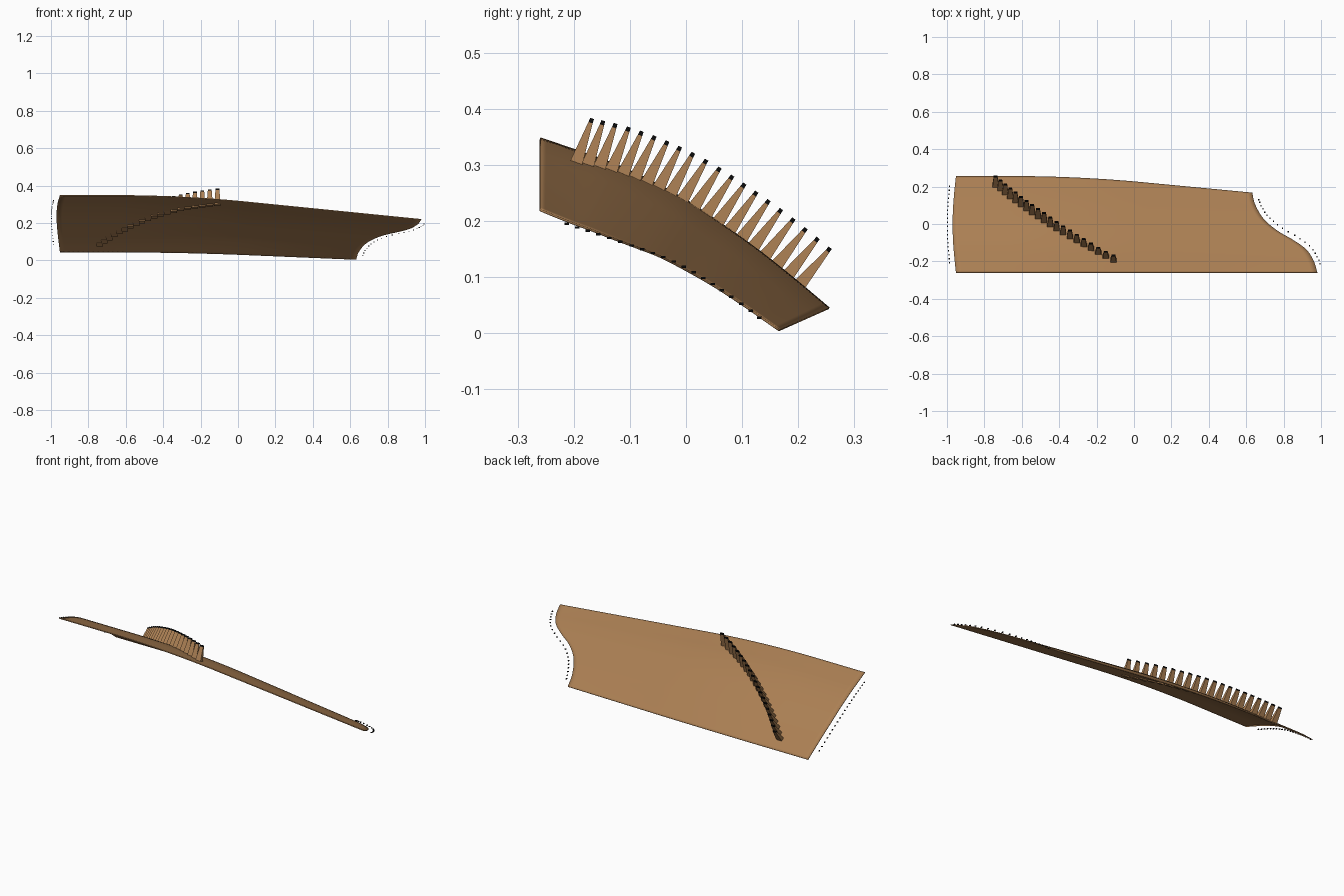
import bpy, bmesh, math
from mathutils import Vector, Matrix

if "Cube" in bpy.data.objects:
    bpy.data.objects.remove(bpy.data.objects["Cube"])


def material(name, rgb):
    m = bpy.data.materials.new(name)
    m.diffuse_color = (*rgb, 1)
    m.use_nodes = True
    m.node_tree.nodes["Principled BSDF"].inputs["Base Color"].default_value = m.diffuse_color
    return m


brown = material("warm brown", (0.41, 0.215, 0.088))
black = material("black", (0.003, 0.003, 0.003))


def curve(pts, t):
    """Smooth interpolation through (t, value) points."""
    n = len(pts)
    i = max(k for k in range(n - 1) if k == 0 or pts[k][0] <= t)

    def slope(k):
        a, b = pts[max(k - 1, 0)], pts[min(k + 1, n - 1)]
        return (b[1] - a[1]) / (b[0] - a[0])
    (t0, a), (t1, b) = pts[i], pts[i + 1]
    h = t1 - t0
    s = (t - t0) / h
    return ((2*s**3 - 3*s*s + 1) * a + (s**3 - 2*s*s + s) * h * slope(i)
            + (3*s*s - 2*s**3) * b + (s**3 - s*s) * h * slope(i + 1))


# cross-section height and wavy right end, from front (0) to back (1)
HEIGHT = [(0, .345), (.125, .323), (.25, .300), (.375, .271), (.5, .236),
          (.625, .193), (.75, .147), (.875, .096), (1, .042)]
RIGHT = [(0, .98), (.16, .96), (.31, .92), (.43, .85), (.52, .78),
         (.62, .72), (.72, .68), (.87, .645), (1, .632)]


def left_x(v):
    return -.952 - .018 * math.sin(math.pi * v)


def right_x(v):
    return curve(RIGHT, v)


def surf(x, v):
    """Point on the shell, which tightens towards the right."""
    t = max(x + .65, 0)
    d = .071 * t * t if t < .7 else .0348 + .1 * (t - .7)
    return Vector((x, -.26 + .515 * v - .95 * v * d,
                   curve(HEIGHT, v) - (1 - .58 * v ** 2.5) * d + .002))


def finish(name, bm, mats):
    me = bpy.data.meshes.new(name)
    bmesh.ops.recalc_face_normals(bm, faces=bm.faces)
    bm.to_mesh(me)
    bm.free()
    for m in mats:
        me.materials.append(m)
    ob = bpy.data.objects.new(name, me)
    bpy.context.collection.objects.link(ob)
    return ob


# curved shell
NU, NV = 60, 48
bm = bmesh.new()
grid = []
for i in range(NU + 1):
    row = []
    for j in range(NV + 1):
        v = j / NV
        a, b = left_x(v), right_x(v)
        row.append(bm.verts.new(surf(a + (b - a) * i / NU, v)))
    grid.append(row)
for i in range(NU):
    for j in range(NV):
        bm.faces.new((grid[i][j], grid[i+1][j], grid[i+1][j+1], grid[i][j+1]))
shell = finish("curved_shell", bm, [brown])
mod = shell.modifiers.new("thickness", 'SOLIDIFY')
mod.thickness = .004
mod.offset = 0
bpy.context.view_layer.objects.active = shell
shell.select_set(True)
bpy.ops.object.shade_smooth_by_angle(angle=math.radians(40))

# row of tapered teeth with black tips
bm = bmesh.new()
COUNT = 20
for k in range(COUNT):
    t = k / (COUNT - 1)
    x = -.11 - .63 * (1.25 * t - .25 * t * t)
    v = .13 + .77 * t
    p = surf(x, v)
    along = (surf(x, v + .02) - surf(x, v - .02)).normalized()
    side = Vector((1, 0, 0))
    up = side.cross(along).normalized()
    rings = []
    for h, wx, wy in ((-.008, .017, .012), (.076, .0105, .004), (.084, .010, .0035)):
        rings.append([bm.verts.new(p + up * h + side * sx * wx + along * sy * wy)
                      for sx, sy in ((-1, -1), (1, -1), (1, 1), (-1, 1))])
    bm.faces.new(rings[0])
    bm.faces.new(rings[2]).material_index = 1
    for r in range(2):
        for c in range(4):
            d = (c + 1) % 4
            f = bm.faces.new((rings[r][c], rings[r][d], rings[r+1][d], rings[r+1][c]))
            f.material_index = r
finish("teeth", bm, [brown, black])


# small black dots floating just off each end
def dots(name, count, v0, v1, edge, sign, gap):
    bm = bmesh.new()
    for k in range(count):
        v = v0 + (v1 - v0) * k / (count - 1)
        p = surf(edge(v), v)
        tan = surf(edge(v + .02), v + .02) - surf(edge(v - .02), v - .02)
        out = Vector((tan.y, -tan.x, 0)).normalized() * sign
        p = p + out * gap - Vector((0, 0, .008))
        bmesh.ops.create_cube(bm, size=1, matrix=Matrix.Translation(p)
                              @ Matrix.Diagonal((.006, .008, .004, 1)))
    finish(name, bm, [black])


dots("left_dots", 20, .11, .89, left_x, -1, .028)
dots("right_dots", 20, .10, .90, right_x, 1, .027)
